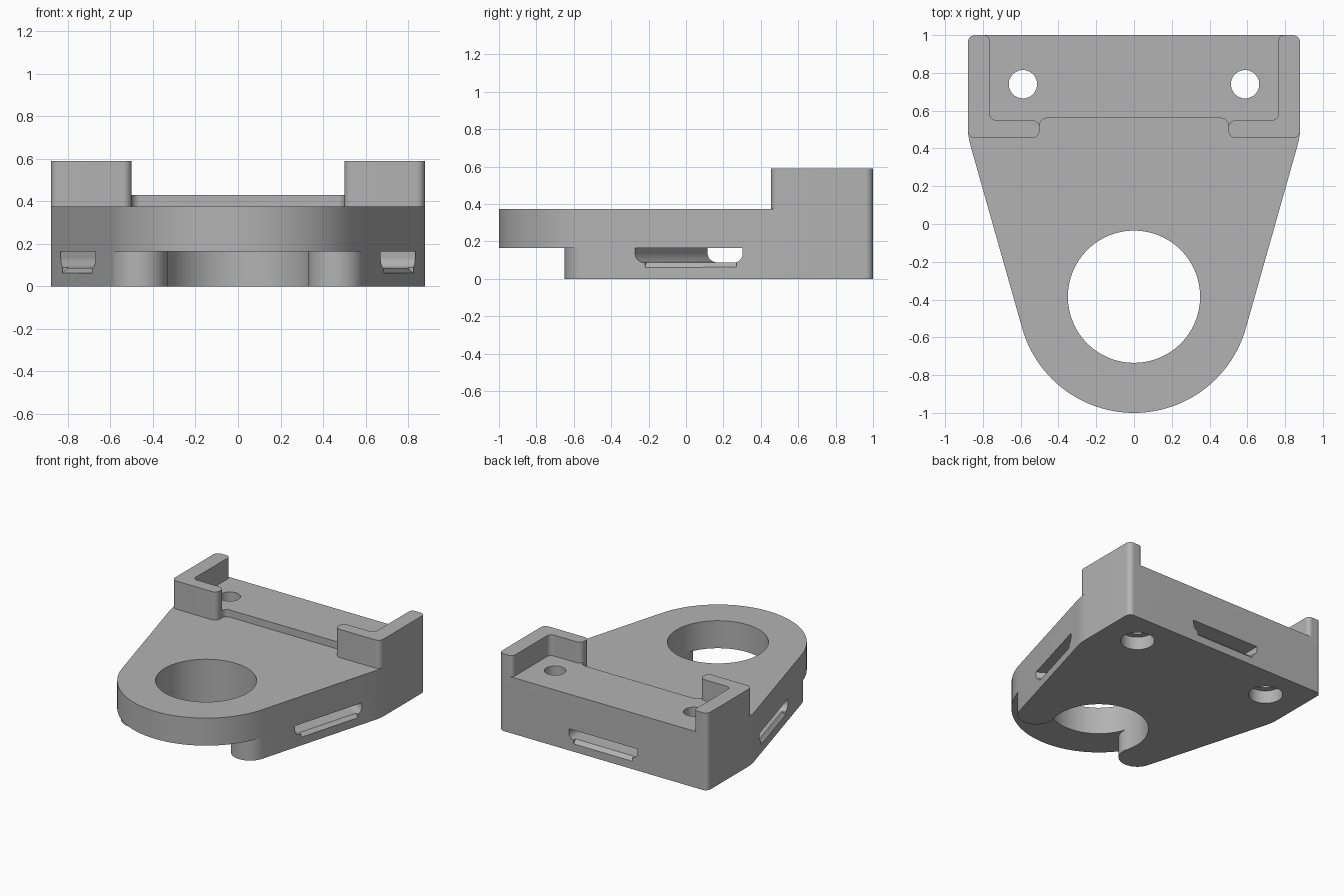
import bpy, bmesh, math
from mathutils import Vector, Matrix

if "Cube" in bpy.data.objects:
    bpy.data.objects.remove(bpy.data.objects["Cube"])

grey = bpy.data.materials.new("plain_grey")
grey.use_nodes = True
colour = (0.45, 0.45, 0.45, 1)
grey.diffuse_color = colour
grey.node_tree.nodes["Principled BSDF"].inputs["Base Color"].default_value = colour


def arc(cx, cy, r, a0, a1, n=24):
    return [Vector((cx + r * math.cos(a0 + (a1 - a0) * i / n),
                    cy + r * math.sin(a0 + (a1 - a0) * i / n))) for i in range(n + 1)]


def circle(cx, cy, r, n=48):
    return arc(cx, cy, r, 0, math.tau, n)[:-1]


def rounded(corners):
    """Polygon outline from (x, y, corner radius)."""
    out = []
    for i, (x, y, r) in enumerate(corners):
        p = Vector((x, y))
        if r == 0:
            out.append(p)
            continue
        a = (Vector(corners[i - 1][:2]) - p).normalized()
        b = (Vector(corners[(i + 1) % len(corners)][:2]) - p).normalized()
        half = a.angle(b) / 2
        centre = p + (a + b).normalized() * (r / math.sin(half))
        start = p + a * (r / math.tan(half)) - centre
        end = p + b * (r / math.tan(half)) - centre
        turn = math.atan2(start.x * end.y - start.y * end.x, start.dot(end))
        a0 = math.atan2(start.y, start.x)
        n = max(6, int(abs(turn) * 20))
        out += arc(centre.x, centre.y, r, a0, a0 + turn, n)
    return out


def mirrored(points):
    return [Vector((-p.x, p.y)) for p in reversed(points)]


def prism(name, loops, depth, matrix):
    """Extrude an outline, with optional holes, along local z."""
    bm = bmesh.new()
    edges = []
    for loop in loops:
        vs = [bm.verts.new((p[0], p[1], 0)) for p in loop]
        edges += [bm.edges.new((vs[i - 1], vs[i])) for i in range(len(vs))]
    bmesh.ops.triangle_fill(bm, edges=edges, use_beauty=True, use_dissolve=False)
    ext = bmesh.ops.extrude_face_region(bm, geom=bm.faces[:])
    top = [g for g in ext["geom"] if isinstance(g, bmesh.types.BMVert)]
    bmesh.ops.translate(bm, verts=top, vec=(0, 0, depth))
    bmesh.ops.transform(bm, matrix=matrix, verts=bm.verts[:])
    bmesh.ops.recalc_face_normals(bm, faces=bm.faces[:])
    mesh = bpy.data.meshes.new(name)
    bm.to_mesh(mesh)
    bm.free()
    mesh.materials.append(grey)
    ob = bpy.data.objects.new(name, mesh)
    bpy.context.collection.objects.link(ob)
    return ob


def slab(name, loops, z0, z1):
    return prism(name, loops, z1 - z0, Matrix.Translation((0, 0, z0)))


def frame(origin, direction):
    """Local z along direction, local y straight up."""
    z = Vector(direction).normalized()
    y = Vector((0, 0, 1))
    m = Matrix((y.cross(z), y, z)).transposed().to_4x4()
    m.translation = origin
    return m


def activate(ob):
    bpy.ops.object.select_all(action="DESELECT")
    ob.select_set(True)
    bpy.context.view_layer.objects.active = ob


def cut(ob, cutter):
    mod = ob.modifiers.new("cut", "BOOLEAN")
    mod.operation = "DIFFERENCE"
    mod.solver = "EXACT"
    mod.object = cutter
    activate(ob)
    bpy.ops.object.modifier_apply(modifier=mod.name)
    bpy.data.objects.remove(cutter)


# Shared dimensions
ring_y, ring_r, bore_r = -0.385, 0.615, 0.35
split_z, deck_z = 0.165, 0.375
taper = math.radians(-15.8)
apex_y = ring_y - ring_r / math.sin(-taper)
screw_x, screw_y = 0.588, 0.74
screws = [circle(s * screw_x, screw_y, 0.075) for s in (-1, 1)]

# Tapered plate with the large bore
outline = rounded([(0.88, 1, 0.04), (0.88, 0.466, 0.4), (0, apex_y, ring_r),
                   (-0.88, 0.466, 0.4), (-0.88, 1, 0.04)])
upper = slab("upper_plate", [outline, circle(0, ring_y, bore_r, 96)] + screws, split_z, deck_z)

# Lower body: its front is open, with two round-ended prongs beside the bore
mid, tip = (ring_r + bore_r) / 2, (ring_r - bore_r) / 2
half = [p for p in outline if p.x > 0 and p.y > 0]
half += arc(mid * math.cos(taper), ring_y + mid * math.sin(taper), tip, taper, taper - math.pi)[:-1]
half += arc(0, ring_y, bore_r, taper, math.pi / 2, 40)[:-1]
lower = slab("lower_body", [half + mirrored(half)] + screws, 0, split_z)

# Three-way strap channel, with eased lower edges at its mouths
hub = Vector((0, 0.45, 0))
floor_z, ease = 0.087, 0.027
channel = rounded([(-0.29, 0.25, 0), (-0.29, floor_z, 0.05),
                   (0.29, floor_z, 0.05), (0.29, 0.25, 0)])
for deg in (90, -30, 210):
    d = (math.cos(math.radians(deg)), math.sin(math.radians(deg)), 0)
    cut(lower, prism("channel_cutter", [channel], 1.3, frame(hub, d)))
diamond = [(ease, 0), (0, ease), (-ease, 0), (0, -ease)]
mouths = [((-0.25, 1), (0.25, 1)), ((0.688, -0.22), (0.827, 0.27)), ((-0.688, -0.22), (-0.827, 0.27))]
for a, b in mouths:
    start, end = Vector((*a, floor_z)), Vector((*b, floor_z))
    cut(lower, prism("mouth_cutter", [diamond], (end - start).length, frame(start, end - start)))

# Counterbores under the screw holes
for s in (-1, 1):
    cut(lower, slab("counterbore_cutter", [circle(s * screw_x, screw_y, 0.12)], -0.1, 0.1))

# Raised seat between the corner walls
seat_half = rounded([(0.82, 1, 0), (0.82, 0.52, 0), (0.5, 0.52, 0), (0.5, 0.56, 0.039),
                     (0, 0.56, 0), (0, 1, 0)])[:-2]
seat = slab("raised_seat", [seat_half + mirrored(seat_half)] + screws, deck_z, 0.43)

# L-shaped corner walls
wall = rounded([(0.88, 1, 0.04), (0.88, 0.455, 0.04), (0.5, 0.455, 0.04),
                (0.5, 0.55, 0.04), (0.765, 0.55, 0.035), (0.765, 1, 0.03)])
walls = [slab("right_corner_wall", [mirrored(wall)], deck_z, 0.59),
         slab("left_corner_wall", [wall], deck_z, 0.59)]

for ob in [upper, lower, seat] + walls:
    activate(ob)
    bpy.ops.object.shade_smooth_by_angle(angle=math.radians(30))
